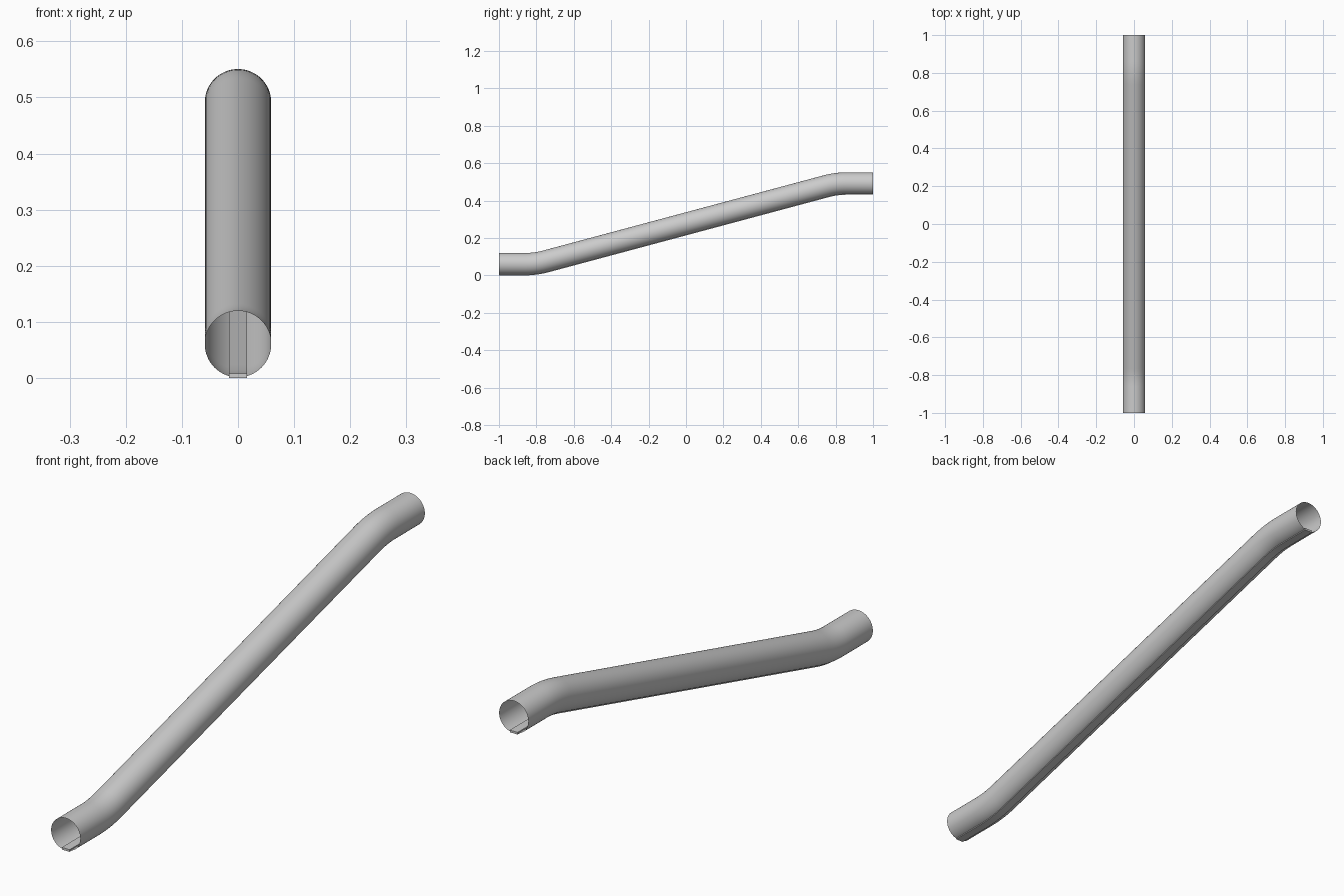
import bpy, bmesh, math

if "Cube" in bpy.data.objects:
    bpy.data.objects.remove(bpy.data.objects["Cube"])

R, ZC = 0.0592, 0.0605          # pipe radius, lower centre height
SLOPE = math.radians(15)
CORNER, BEND, RISE = 0.804, 0.055, 0.431


def pipe_path():
    """Centre line in the y-z plane as (y, z, pitch), with rounded bends."""
    rad = BEND / math.tan((math.pi - SLOPE) / 2)
    rad = BEND / math.tan(SLOPE / 2)
    lower = [(-1, ZC, 0)]
    for i in range(7):
        a = SLOPE * i / 6
        lower.append((-CORNER - BEND + rad * math.sin(a), ZC + rad * (1 - math.cos(a)), a))
    # the upper half is the lower half turned about the middle
    upper = [(-y, 2 * ZC + RISE - z, a) for y, z, a in reversed(lower)]
    return lower + upper


def sweep(name, profile, caps=False):
    bm = bmesh.new()
    rings = [[bm.verts.new((u, y - v * math.sin(a), z + v * math.cos(a))) for u, v in profile]
             for y, z, a in pipe_path()]
    n = len(profile)
    for r0, r1 in zip(rings, rings[1:]):
        for i in range(n):
            j = (i + 1) % n
            bm.faces.new((r0[i], r0[j], r1[j], r1[i]))
    if caps:
        bm.faces.new(rings[0])
        bm.faces.new(rings[-1])
    bmesh.ops.recalc_face_normals(bm, faces=bm.faces)
    me = bpy.data.meshes.new(name)
    bm.to_mesh(me)
    bm.free()
    ob = bpy.data.objects.new(name, me)
    bpy.context.collection.objects.link(ob)
    bpy.ops.object.select_all(action='DESELECT')
    ob.select_set(True)
    bpy.context.view_layer.objects.active = ob
    bpy.ops.object.shade_smooth_by_angle(angle=math.radians(30))
    return ob


# thin-walled pipe
circle = [(R * math.cos(2 * math.pi * i / 64), R * math.sin(2 * math.pi * i / 64)) for i in range(64)]
sweep("pipe", circle)

# narrow seam strip running along the underside
w, lo, hi = 0.016, -ZC, -ZC + 0.008
sweep("seam_strip", [(-w, lo), (w, lo), (w, hi), (-w, hi)], caps=True)
